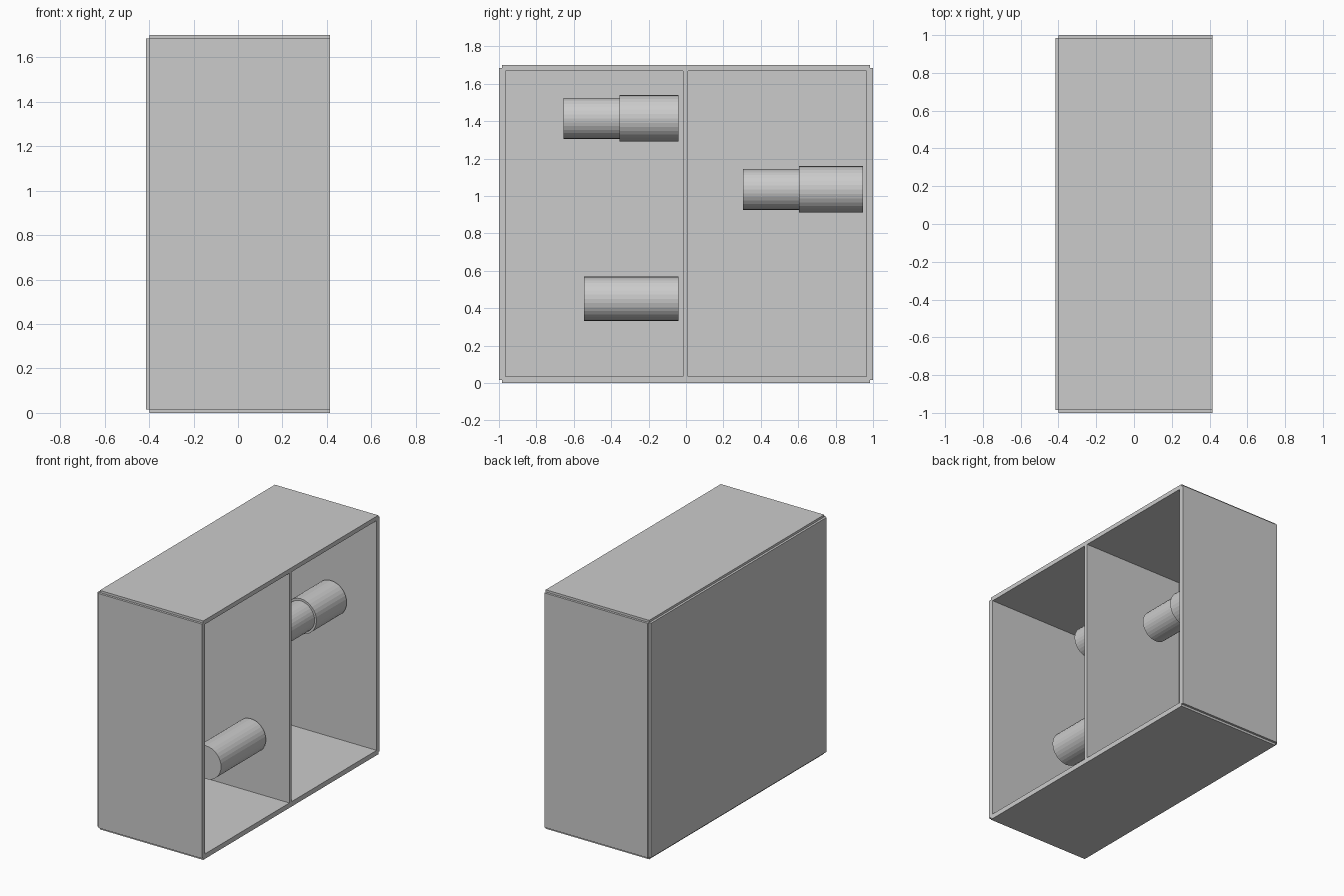
import bpy
import bmesh
import math
from mathutils import Matrix

cube = bpy.data.objects.get("Cube")
if cube:
    bpy.data.objects.remove(cube, do_unlink=True)

grey = bpy.data.materials.new("light grey")
grey.use_nodes = True
colour = (0.6, 0.6, 0.6, 1)
grey.diffuse_color = colour
grey.node_tree.nodes["Principled BSDF"].inputs["Base Color"].default_value = colour

DEPTH, WIDTH, HEIGHT = 0.415, 1.0, 1.7   # half depth, half width, full height
STEP = 0.016                             # small notch along the outer edges
WALL = 0.035


def make_object(name, bm):
    bmesh.ops.recalc_face_normals(bm, faces=bm.faces)
    mesh = bpy.data.meshes.new(name)
    bm.to_mesh(mesh)
    bm.free()
    mesh.materials.append(grey)
    obj = bpy.data.objects.new(name, mesh)
    bpy.context.collection.objects.link(obj)
    return obj


def box(name, low, high):
    bm = bmesh.new()
    size = [b - a for a, b in zip(low, high)]
    middle = [(a + b) / 2 for a, b in zip(low, high)]
    bmesh.ops.create_cube(bm, size=1, matrix=Matrix.Translation(middle) @ Matrix.Diagonal((*size, 1)))
    return make_object(name, bm)


def tube(name, x, z, radius, y0, y1):
    bm = bmesh.new()
    place = Matrix.Translation((x, (y0 + y1) / 2, z)) @ Matrix.Rotation(math.pi / 2, 4, "X")
    bmesh.ops.create_cone(bm, cap_ends=True, segments=32, radius1=radius,
                          radius2=radius, depth=y1 - y0, matrix=place)
    return make_object(name, bm)


# Cabinet body: rectangle with notched corners, extruded from back to opening
half = HEIGHT / 2
corners = []
for sy, sz in ((1, 1), (-1, 1), (-1, -1), (1, -1)):
    notch = [(sy * WIDTH, sz * (half - STEP)),
             (sy * (WIDTH - STEP), sz * (half - STEP)),
             (sy * (WIDTH - STEP), sz * half)]
    corners += notch if sy == sz else notch[::-1]
bm = bmesh.new()
face = bm.faces.new([bm.verts.new((STEP - DEPTH, y, z + half)) for y, z in corners])
pushed = bmesh.ops.extrude_face_region(bm, geom=[face], use_keep_orig=True)
moved = [v for v in pushed["geom"] if isinstance(v, bmesh.types.BMVert)]
bmesh.ops.translate(bm, verts=moved, vec=(2 * DEPTH - STEP, 0, 0))
cabinet = make_object("cabinet_body", bm)

# Two open compartments with a divider left between them
for side, y0, y1 in (("front", WALL - WIDTH, -0.015), ("rear", 0.011, WIDTH - WALL)):
    cutter = box(side + "_compartment_cutter", (WALL - DEPTH, y0, WALL), (0.6, y1, HEIGHT - WALL + 0.004))
    cutter.hide_render = True
    cutter.hide_viewport = True
    cut = cabinet.modifiers.new(side + "_compartment", "BOOLEAN")
    cut.object = cutter
    cut.operation = "DIFFERENCE"
    cut.solver = "EXACT"

# Closed rear panel, stepped in from the edges
box("closing_panel", (-DEPTH, STEP - WIDTH, STEP), (0.008 - DEPTH + STEP, WIDTH - STEP, HEIGHT - STEP))

# Horizontal cylinders inside the compartments
tube("lower_cylinder", 0.13, 0.45, 0.118, -0.545, -0.04)
tube("upper_cylinder_neck", -0.145, 1.415, 0.11, -0.655, -0.35)
tube("upper_cylinder_body", -0.145, 1.415, 0.124, -0.355, -0.04)
tube("rear_cylinder_neck", 0.07, 1.035, 0.109, 0.305, 0.61)
tube("rear_cylinder_body", 0.07, 1.035, 0.124, 0.605, 0.945)
